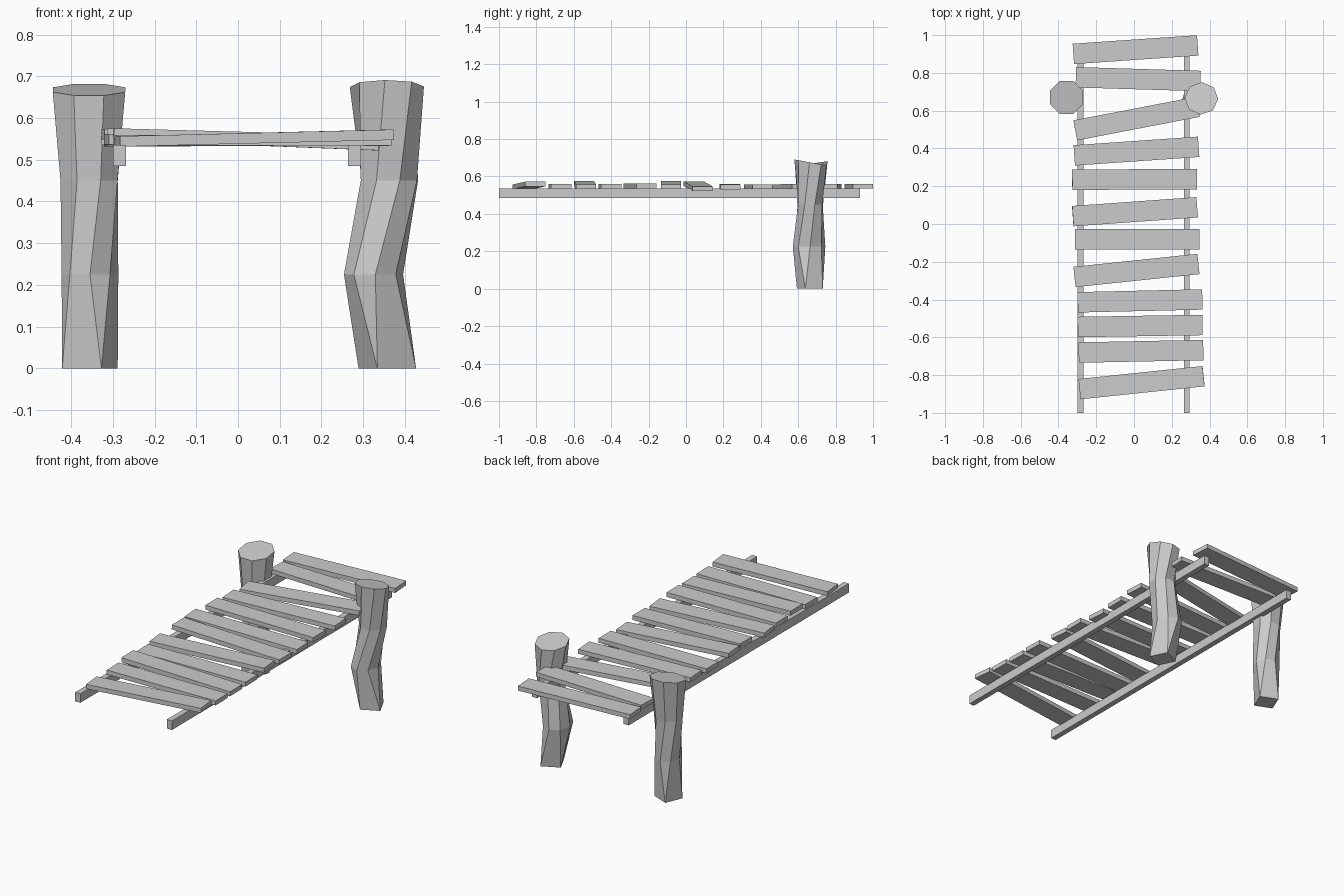
import bpy, bmesh
from math import sin, cos, radians
from mathutils import Matrix, Vector

if "Cube" in bpy.data.objects:
    bpy.data.objects.remove(bpy.data.objects["Cube"])


def make_object(name, bm):
    bmesh.ops.recalc_face_normals(bm, faces=bm.faces)
    mesh = bpy.data.meshes.new(name)
    bm.to_mesh(mesh)
    bm.free()
    obj = bpy.data.objects.new(name, mesh)
    bpy.context.collection.objects.link(obj)
    return obj


def box(name, centre, size, yaw=0.0, roll=0.0):
    bm = bmesh.new()
    bmesh.ops.create_cube(bm, size=1)
    bm.transform(Matrix.Translation(centre) @ Matrix.Rotation(yaw, 4, 'Z')
                 @ Matrix.Rotation(roll, 4, 'Y') @ Matrix.Diagonal((*size, 1)))
    return make_object(name, bm)


def post(name, foot, first, rings, slope):
    """Loft of 8-sided rings; the foot merges vertex pairs into a square."""
    fx, fy, fr, fa = foot
    bm = bmesh.new()
    loops = [[]]
    for i in range(8):
        a = radians(fa + 90 * (((i - first) % 8) // 2))
        loops[0].append(bm.verts.new((fx + fr * cos(a), fy + fr * sin(a), 0)))
    for k, (z, cx, cy, rx, ry, phase) in enumerate(rings):
        loop = []
        for i in range(8):
            a = radians(45 * i + phase)
            dy = ry * sin(a)
            tilt = slope * dy if k == len(rings) - 1 else 0
            loop.append(bm.verts.new((cx + rx * cos(a), cy + dy, z + tilt)))
        loops.append(loop)
    for low, high in zip(loops, loops[1:]):
        for i in range(8):
            j = (i + 1) % 8
            bm.faces.new((low[i], low[j], high[j], high[i]))
    bm.faces.new(loops[0])
    bm.faces.new(loops[-1])
    bmesh.ops.remove_doubles(bm, verts=bm.verts, dist=0.001)
    return make_object(name, bm)


# Two long rails under the deck
for side, x in (("left", -0.284), ("right", 0.279)):
    box(side + "_rail", (x, -0.035, 0.51), (0.031, 1.93, 0.05))

# Crooked planks: x, y, yaw, rise of the right end, centre height
planks = [
    (0.008, 0.923, 0.068, 0.000, 0.548),
    (0.022, 0.767, -0.030, 0.000, 0.548),
    (0.013, 0.558, 0.190, 0.005, 0.546),
    (0.013, 0.386, 0.069, 0.000, 0.546),
    (0.003, 0.236, 0.005, -0.005, 0.546),
    (0.005, 0.065, 0.071, -0.026, 0.548),
    (0.017, -0.080, 0.000, -0.018, 0.554),
    (0.013, -0.246, 0.104, 0.000, 0.549),
    (0.032, -0.407, 0.023, 0.000, 0.547),
    (0.032, -0.540, 0.016, -0.018, 0.554),
    (0.037, -0.674, 0.020, 0.000, 0.547),
    (0.040, -0.840, 0.104, 0.016, 0.552),
]
for n, (x, y, yaw, rise, z) in enumerate(planks, 1):
    box(f"plank_{n:02d}", (x, y, z), (0.66, 0.108, 0.025), yaw, -rise / 0.66)

# Gnarled mooring posts
post("left_post", (-0.355, 0.662, 0.072, 292.5), 6, [
    (0.225, -0.355, 0.662, 0.068, 0.072, 0),
    (0.45, -0.357, 0.664, 0.074, 0.074, 22),
    (0.668, -0.357, 0.670, 0.094, 0.094, 22),
], 0.16)
post("right_post", (0.358, 0.662, 0.073, 251), 5, [
    (0.225, 0.325, 0.658, 0.071, 0.087, 3.5),
    (0.45, 0.363, 0.665, 0.073, 0.070, 20),
    (0.675, 0.357, 0.665, 0.089, 0.086, 42),
], -0.19)
